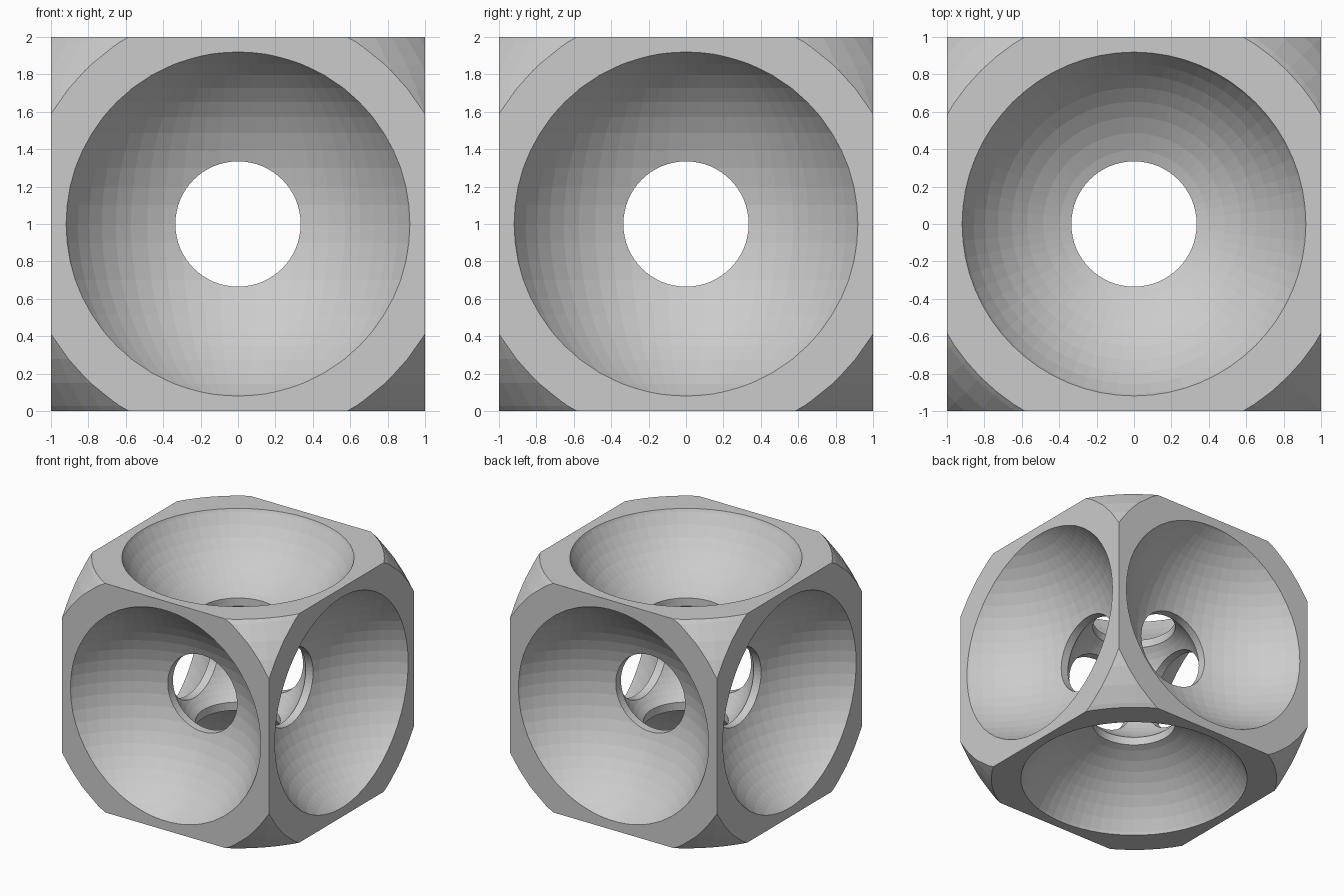
import bpy
from math import pi

if "Cube" in bpy.data.objects:
    bpy.data.objects.remove(bpy.data.objects["Cube"])

CENTRE = 1.0         # height of the block's centre
OUTER_R = 1.532      # sphere that rounds the block's corners
DISH_R, DISH_D = 1.03, 1.463   # dish sphere radius and distance from centre
CAVITY_R = 0.537     # hollow in the middle
HOLE_R = 0.335       # through holes


def sphere(radius, offset=(0, 0, 0)):
    x, y, z = offset
    bpy.ops.mesh.primitive_uv_sphere_add(segments=64, ring_count=32, radius=radius,
                                         location=(x, y, z + CENTRE))
    return bpy.context.object


def cylinder(rotation):
    bpy.ops.mesh.primitive_cylinder_add(vertices=64, radius=HOLE_R, depth=2.4,
                                        location=(0, 0, CENTRE), rotation=rotation)
    return bpy.context.object


def combine(target, tool, operation):
    """Apply a boolean and discard the tool object."""
    mod = target.modifiers.new(operation.title(), 'BOOLEAN')
    mod.object, mod.operation, mod.solver = tool, operation, 'EXACT'
    bpy.context.view_layer.objects.active = target
    bpy.ops.object.modifier_apply(modifier=mod.name)
    bpy.data.objects.remove(tool, do_unlink=True)


# Cube block with rounded-off corners
bpy.ops.mesh.primitive_cube_add(size=2, location=(0, 0, CENTRE))
block = bpy.context.object
block.name = "hollow_block"
combine(block, sphere(OUTER_R), 'INTERSECT')

# A spherical dish in each of the six faces
for axis in range(3):
    for side in (-1, 1):
        offset = [0, 0, 0]
        offset[axis] = side * DISH_D
        combine(block, sphere(DISH_R, offset), 'DIFFERENCE')

# Central cavity and the three crossing holes
combine(block, sphere(CAVITY_R), 'DIFFERENCE')
for rotation in ((0, 0, 0), (pi / 2, 0, 0), (0, pi / 2, 0)):
    combine(block, cylinder(rotation), 'DIFFERENCE')
